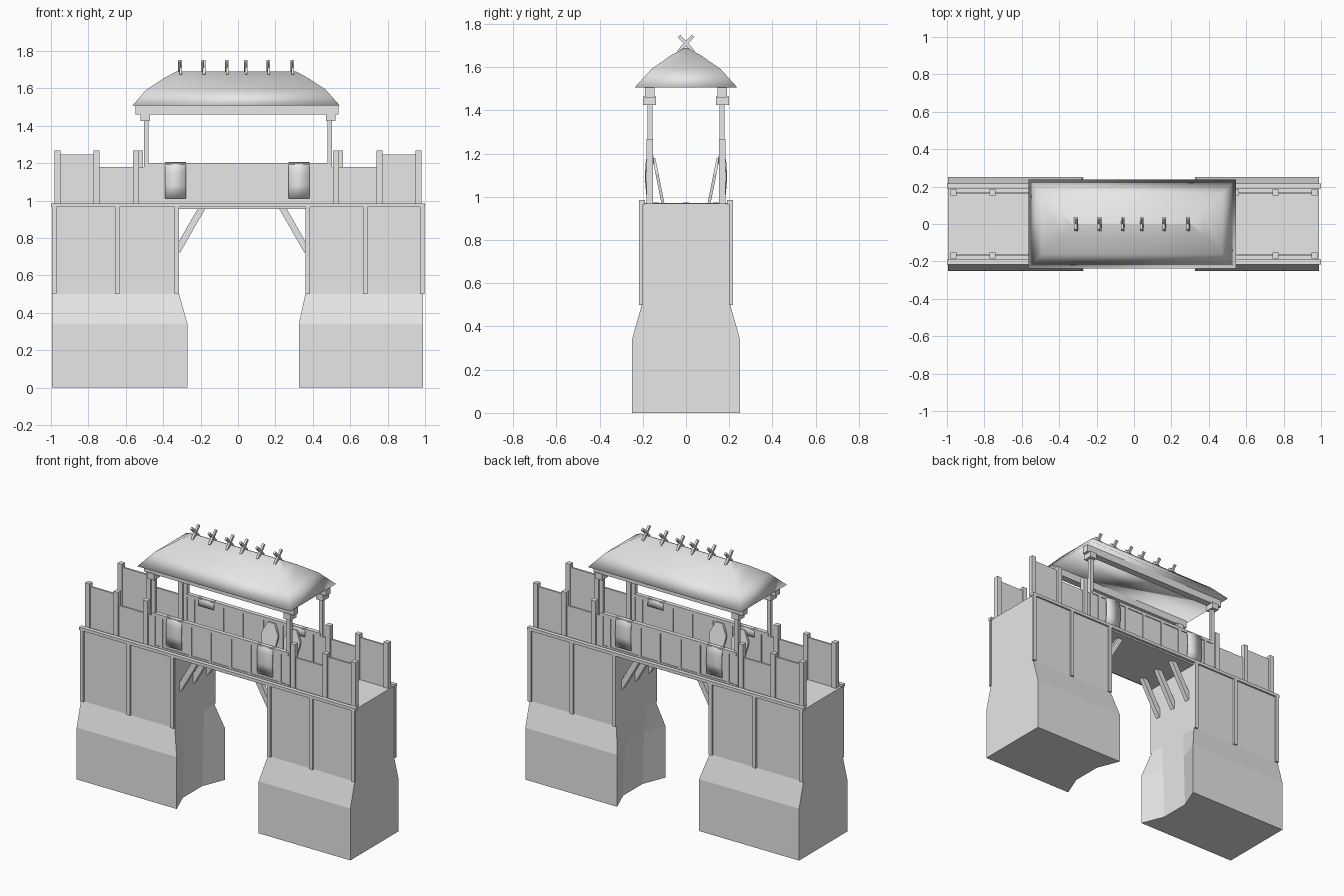
import bpy, bmesh, math
from mathutils import Vector

cube = bpy.data.objects.get("Cube")
if cube:
    bpy.data.objects.remove(cube, do_unlink=True)

grey = bpy.data.materials.new("plain_grey")
grey.use_nodes = True
grey.diffuse_color = (0.8, 0.8, 0.8, 1)
grey.node_tree.nodes["Principled BSDF"].inputs["Base Color"].default_value = (0.8, 0.8, 0.8, 1)


def finish(name, bm, smooth=False):
    bmesh.ops.recalc_face_normals(bm, faces=bm.faces)
    mesh = bpy.data.meshes.new(name)
    for f in bm.faces:
        f.smooth = smooth
    bm.to_mesh(mesh)
    bm.free()
    mesh.materials.append(grey)
    ob = bpy.data.objects.new(name, mesh)
    bpy.context.collection.objects.link(ob)
    return ob


def box(name, x0, x1, y0, y1, z0, z1):
    bm = bmesh.new()
    bmesh.ops.create_cube(bm, size=1)
    for v in bm.verts:
        v.co = ((x0, x1)[v.co.x > 0], (y0, y1)[v.co.y > 0], (z0, z1)[v.co.z > 0])
    return finish(name, bm)


def side_box(name, x, w, s, y0, y1, z0, z1):
    """Box centred on x, on the side s (-1 front, 1 back)."""
    ya, yb = sorted((s * y0, s * y1))
    return box(name, x - w / 2, x + w / 2, ya, yb, z0, z1)


def bar(name, a, b, w, d):
    """Square timber from a to b."""
    a, b = Vector(a), Vector(b)
    bm = bmesh.new()
    bmesh.ops.create_cube(bm, size=1)
    rot = (b - a).to_track_quat('Z', 'Y')
    for v in bm.verts:
        v.co = rot @ Vector((v.co.x * w, v.co.y * d, v.co.z * (b - a).length)) + (a + b) / 2
    return finish(name, bm)


def loft(name, rings, smooth=False):
    """Skin closed rings of equal count and cap both ends."""
    bm = bmesh.new()
    loops = [[bm.verts.new(p) for p in ring] for ring in rings]
    n = len(loops[0])
    for lo, hi in zip(loops, loops[1:]):
        for i in range(n):
            bm.faces.new((lo[i], lo[(i + 1) % n], hi[(i + 1) % n], hi[i]))
    bm.faces.new(loops[0])
    bm.faces.new(loops[-1])
    bmesh.ops.remove_doubles(bm, verts=bm.verts, dist=0.0005)
    return finish(name, bm, smooth)


# Stone piers: flared foot with a hollowed inner face, straight upper part
def pier(name, outer, foot, top):
    out = math.copysign(1, outer)

    def ring(z, inner, half, dent):
        return [(outer, -half, z), (inner, -half, z), (inner + out * dent, -0.1, z),
                (inner + out * dent, 0.1, z), (inner, half, z), (outer, half, z)]
    loft(name, [ring(0, foot, 0.25, 0.06), ring(0.34, foot, 0.25, 0.05),
                ring(0.5, top, 0.205, 0), ring(0.97, top, 0.205, 0)])


pier("left_pier", 0.99, 0.325, 0.36)
pier("right_pier", -0.995, -0.27, -0.315)

# Bridge deck and its diagonal braces
box("bridge_deck", -0.33, 0.375, -0.2, 0.2, 0.955, 0.972)
for y in (-0.14, 0, 0.14):
    bar("left_brace", (0.37, y, 0.73), (0.235, y, 0.965), 0.03, 0.035)
    bar("right_brace", (-0.325, y, 0.73), (-0.19, y, 0.965), 0.03, 0.035)

for s in (-1, 1):
    # Ledge beam and battens on the piers
    side_box("ledge_beam", 0, 2, s, 0.19, 0.217, 0.965, 0.985)
    for x in (-0.983, -0.645, -0.328, 0.373, 0.68, 0.985):
        side_box("pier_batten", x, 0.024, s, 0.2, 0.217, 0.5, 0.97)

    # Middle parapet with rails and battens
    side_box("middle_parapet", 0, 0.98, s, 0.158, 0.174, 0.97, 1.195)
    side_box("top_rail", 0, 0.98, s, 0.152, 0.18, 1.18, 1.2)
    side_box("bottom_rail", 0, 0.98, s, 0.152, 0.18, 0.97, 0.99)
    for x in (-0.43, -0.22, -0.08, 0.07, 0.21, 0.43):
        side_box("parapet_batten", x, 0.018, s, 0.152, 0.18, 0.97, 1.19)

    # Stepped end parapets with posts
    for e in (-1, 1):
        side_box("high_panel", e * 0.86, 0.23, s, 0.16, 0.172, 0.97, 1.245)
        side_box("low_panel", e * 0.625, 0.27, s, 0.16, 0.172, 0.97, 1.178)
        for x in (0.965, 0.757, 0.545 if s * e > 0 else 0.525):
            side_box("parapet_post", e * x, 0.032, s, 0.152, 0.184, 0.965, 1.268)

        # Roof columns with stepped capitals
        side_box("roof_column", e * 0.49, 0.025, s, 0.155, 0.178, 0.97, 1.43)
        side_box("lower_capital", e * 0.495, 0.05, s, 0.138, 0.198, 1.425, 1.465)
    side_box("roof_beam", -0.005, 1.085, s, 0.145, 0.19, 1.46, 1.508)

    # Hides hung over the parapet
    for x in (-0.335, 0.325):
        outline = [(0.184, 1.01), (0.19, 1.08), (0.188, 1.15), (0.182, 1.19),
                   (0.166, 1.207), (0.15, 1.19), (0.146, 1.15)]
        bm = bmesh.new()
        rows = [[bm.verts.new((x + dx, s * y, z)) for y, z in outline] for dx in (-0.056, 0.056)]
        for i in range(len(outline) - 1):
            bm.faces.new((rows[0][i], rows[0][i + 1], rows[1][i + 1], rows[1][i]))
        hide = finish("hung_hide", bm, True)
        solid = hide.modifiers.new("thickness", 'SOLIDIFY')
        solid.thickness = 0.005

    # Pointed shields leaning inside the parapet
    for x in (0.14, 0.3):
        shape = [(-0.04, 0), (0.04, 0), (0.06, 0.14), (0.025, 0.21), (-0.025, 0.21), (-0.06, 0.14)]
        rings = [[(s * x + u, s * (0.1 + 0.2 * h + t), 0.97 + h) for u, h in shape] for t in (0, 0.014)]
        loft("leaning_shield", rings)


# Curved hipped roof
def roof_ring(hx, hy, z):
    return [(-0.01 + sx * hx, sy * hy, z) for sx, sy in ((-1, -1), (1, -1), (1, 1), (-1, 1))]


loft("hipped_roof", [roof_ring(0.555, 0.237, 1.507), roof_ring(0.48, 0.16, 1.592),
                     roof_ring(0.385, 0.07, 1.655), roof_ring(0.32, 0.006, 1.69)], True)

# Crossed timbers along the ridge
for x in (-0.31, -0.185, -0.06, 0.042, 0.162, 0.29):
    for s in (-1, 1):
        bar("ridge_cross", (x + s * 0.003, -s * 0.035, 1.672), (x + s * 0.003, s * 0.032, 1.745), 0.014, 0.016)
